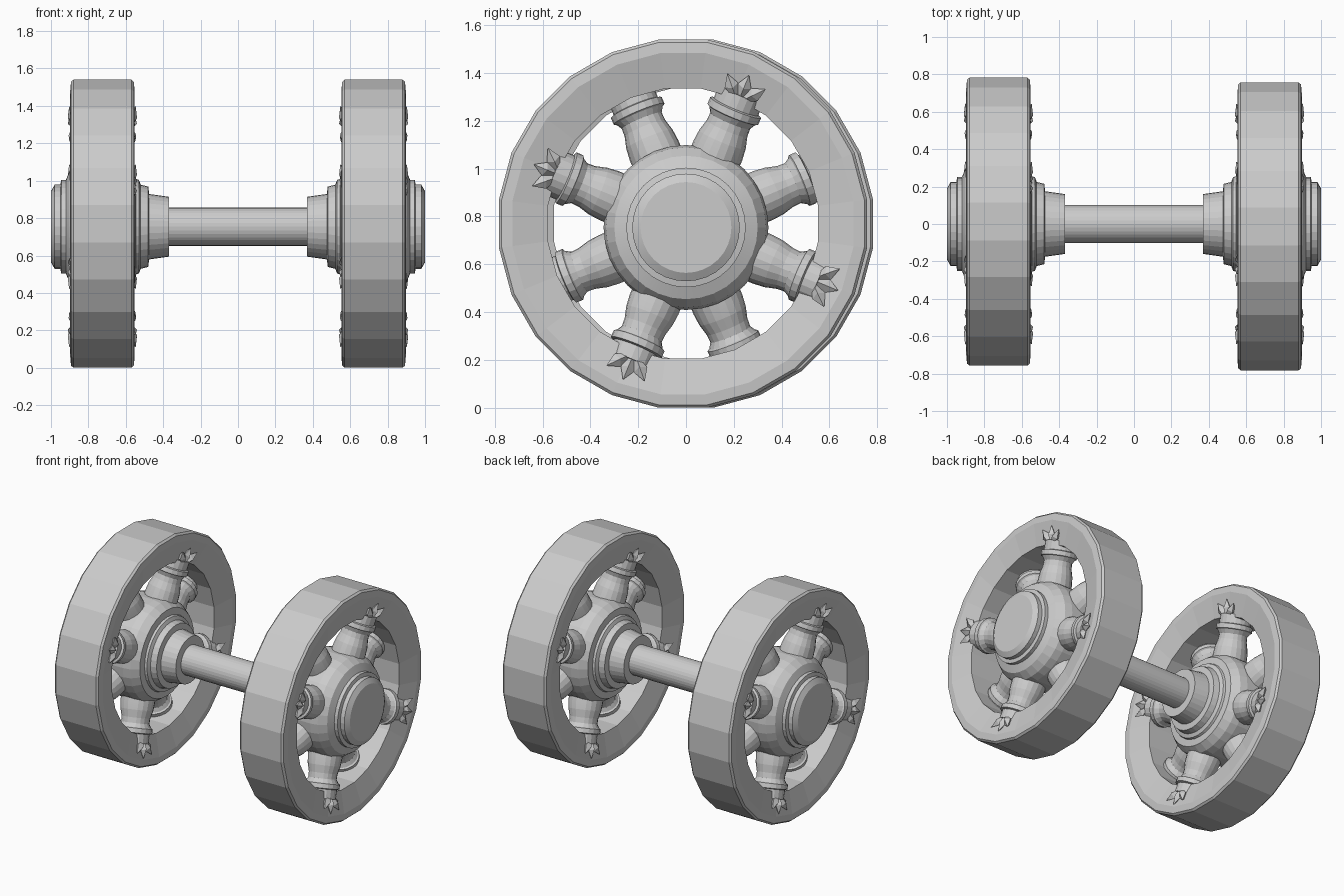
import bpy, bmesh
from math import pi, cos, sin, radians
from mathutils import Matrix, Vector

if "Cube" in bpy.data.objects:
    bpy.data.objects.remove(bpy.data.objects["Cube"])

HUB_Z = 0.754    # axle height
MID = 0.725      # wheel mid-plane in x


def make(name, bm, matrix=Matrix(), smooth=False):
    bmesh.ops.recalc_face_normals(bm, faces=bm.faces)
    me = bpy.data.meshes.new(name)
    bm.to_mesh(me)
    bm.free()
    ob = bpy.data.objects.new(name, me)
    ob.matrix_world = matrix
    bpy.context.collection.objects.link(ob)
    if smooth:
        bpy.ops.object.select_all(action='DESELECT')
        ob.select_set(True)
        bpy.context.view_layer.objects.active = ob
        bpy.ops.object.shade_smooth_by_angle(angle=radians(8))
    return ob


def lathe(bm, profile, n, mat=Matrix(), closed=False, phase=0.0):
    """Spin (radius, along) points about the local x axis."""
    rings = []
    for r, t in profile:
        angs = [2 * pi * i / n + phase for i in range(n)]
        rings.append([bm.verts.new(mat @ Vector((t, r * cos(a), r * sin(a)))) for a in angs])
    pairs = list(zip(rings, rings[1:]))
    if closed:
        pairs.append((rings[-1], rings[0]))
    else:
        bm.faces.new(rings[0])
        bm.faces.new(rings[-1])
    for a, b in pairs:
        for i in range(n):
            j = (i + 1) % n
            bm.faces.new((a[i], a[j], b[j], b[i]))


def petal(bm, mat, length, width, depth):
    """Pointed leaf: folded diamond along local x, ridge towards local z."""
    pts = [(0, 0, 0), (length * .6, width / 2, depth * .35), (length, 0, depth * .8),
           (length * .6, -width / 2, depth * .35), (length * .5, 0, depth), (length * .5, 0, -depth)]
    v = [bm.verts.new(mat @ Vector(p)) for p in pts]
    for i in range(4):
        bm.faces.new((v[i], v[(i + 1) % 4], v[4]))
        bm.faces.new((v[(i + 1) % 4], v[i], v[5]))


# tyre/rim section: outer tread, small bevels, dished inner faces
half = [(0.7766, 0.155), (0.765, 0.168), (0.72, 0.172), (0.57, 0.135)]
RIM = half + [(r, -t) for r, t in reversed(half)]

# hub: stepped cap, domed drum, stepped collar toward the axle
HUB = [(0.17, 1.0), (0.19, 1.0), (0.225, 0.98), (0.225, 0.95), (0.25, 0.945), (0.25, 0.92),
       (0.30, 0.90), (0.335, 0.85), (0.345, 0.80), (0.345, 0.65), (0.335, 0.60), (0.30, 0.55),
       (0.255, 0.545), (0.25, 0.53), (0.225, 0.52), (0.215, 0.48), (0.175, 0.475), (0.16, 0.37)]

# baluster spoke with a collar near the rim
SPOKE = [(0.11, 0), (0.11, 0.10), (0.105, 0.15), (0.092, 0.20), (0.09, 0.235), (0.105, 0.26),
         (0.115, 0.265), (0.115, 0.295), (0.10, 0.30), (0.10, 0.36)]

for side, turn in (("right", 0), ("left", pi)):
    M = Matrix.Rotation(turn, 4, 'Z')

    bm = bmesh.new()
    lathe(bm, RIM, 24, Matrix.Translation((MID, -0.0125, 0.77)), True, pi / 24)
    make("rim_" + side, bm, M)

    bm = bmesh.new()
    lathe(bm, HUB, 32, Matrix.Translation((0, 0, HUB_Z)))
    make("hub_" + side, bm, M, True)

    # eight spokes leaning alternately outward and inward, each ending in a leaf ornament
    spokes, leaves = bmesh.new(), bmesh.new()
    for k in range(8):
        a = radians(22.5 + 45 * k)
        s = 1 if k % 2 else -1
        d = Vector((0, cos(a), sin(a)))
        c = Vector((MID, 0, HUB_Z))
        p0 = c + d * 0.25 + Vector((s * 0.03, 0, 0))
        p1 = c + d * 0.61 + Vector((s * 0.075, 0, 0))
        rot = (p1 - p0).to_track_quat('X', 'Z').to_matrix().to_4x4()
        lathe(spokes, SPOKE, 20, Matrix.Translation(p0) @ rot)

        out = Vector((s, 0, 0))
        tang = out.cross(d)
        frame = Matrix((d, tang, out)).transposed().to_4x4()
        base = Matrix.Translation(c + d * 0.565 + out * 0.15)
        for ang, ln in ((-42, 0.13), (0, 0.125), (42, 0.13)):
            petal(leaves, base @ frame @ Matrix.Rotation(radians(ang), 4, 'Z'), ln, 0.06, 0.035)
    make("spokes_" + side, spokes, M, True)
    make("leaf_ornaments_" + side, leaves, M)

# axle bar
bm = bmesh.new()
lathe(bm, [(0.102, -0.45), (0.102, 0.45)], 32, Matrix.Translation((0, 0, HUB_Z)))
make("axle", bm, smooth=True)
